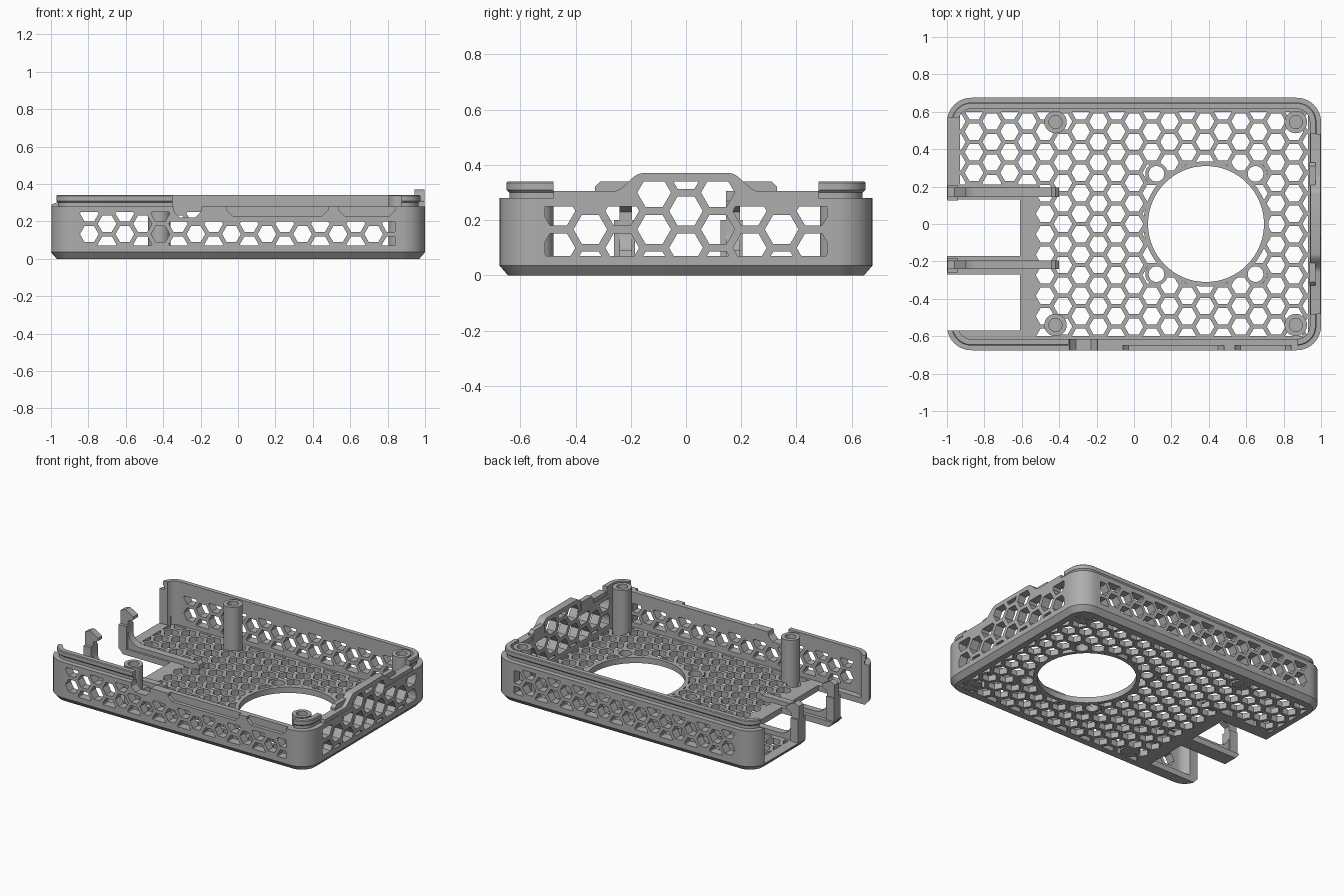
import bpy, bmesh, math

cube = bpy.data.objects.get("Cube")
if cube:
    bpy.data.objects.remove(cube, do_unlink=True)

GREY = (0.42, 0.42, 0.42, 1)
mat = bpy.data.materials.new("mid grey plastic")
mat.use_nodes = True
mat.diffuse_color = GREY
mat.node_tree.nodes["Principled BSDF"].inputs["Base Color"].default_value = GREY

AXES = {"x": lambda u, v, w: (w, u, v),
        "y": lambda u, v, w: (u, w, v),
        "z": lambda u, v, w: (u, v, w)}


def finish(name, bm):
    bmesh.ops.recalc_face_normals(bm, faces=bm.faces)
    mesh = bpy.data.meshes.new(name)
    bm.to_mesh(mesh)
    bm.free()
    obj = bpy.data.objects.new(name, mesh)
    bpy.context.collection.objects.link(obj)
    mesh.materials.append(mat)
    return obj


def loft(name, loops):
    """Skin a list of equal closed loops and cap both ends."""
    bm = bmesh.new()
    rings = [[bm.verts.new(p) for p in loop] for loop in loops]
    n = len(rings[0])
    for a, b in zip(rings, rings[1:]):
        for i in range(n):
            j = (i + 1) % n
            bm.faces.new((a[i], a[j], b[j], b[i]))
    bm.faces.new(rings[0])
    bm.faces.new(rings[-1])
    return finish(name, bm)


def prisms(name, polys, axis, lo, hi):
    """Extrude flat outlines along an axis into one mesh."""
    bm = bmesh.new()
    for poly in polys:
        ends = [[bm.verts.new(AXES[axis](u, v, w)) for u, v in poly] for w in (lo, hi)]
        for end in ends:
            bm.faces.new(end)
        for i in range(len(poly)):
            j = (i + 1) % len(poly)
            bm.faces.new((ends[0][i], ends[0][j], ends[1][j], ends[1][i]))
    return finish(name, bm)


def box(name, x0, x1, y0, y1, z0, z1):
    return prisms(name, [[(x0, y0), (x1, y0), (x1, y1), (x0, y1)]], "z", z0, z1)


def circle(cx, cy, r, n=48):
    return [(cx + r * math.cos(math.tau * i / n), cy + r * math.sin(math.tau * i / n))
            for i in range(n)]


def cut(obj, cutter, keep=False):
    mod = obj.modifiers.new("cut", "BOOLEAN")
    mod.operation, mod.solver, mod.object = "DIFFERENCE", "EXACT", cutter
    bpy.context.view_layer.objects.active = obj
    bpy.ops.object.modifier_apply(modifier=mod.name)
    if not keep:
        bpy.data.objects.remove(cutter, do_unlink=True)


def clip(poly, rect):
    """Trim an outline to the rectangle (u0, u1, v0, v1)."""
    for k, limit in enumerate(rect):
        axis, sign = k // 2, 1 if k % 2 == 0 else -1
        out = []
        for a, b in zip(poly, poly[1:] + poly[:1]):
            da, db = sign * (a[axis] - limit), sign * (b[axis] - limit)
            if da >= 0:
                out.append(a)
            if da * db < 0:
                t = da / (da - db)
                out.append((a[0] + t * (b[0] - a[0]), a[1] + t * (b[1] - a[1])))
        poly = out
        if len(poly) < 3:
            return None
    area = sum(a[0] * b[1] - b[0] * a[1] for a, b in zip(poly, poly[1:] + poly[:1])) / 2
    return poly if area > 0.0002 else None


def honeycomb(u0, v0, col, hole, rect_of):
    """Hexagons on a staggered grid, each trimmed to its own rectangle."""
    row = col * 2 / math.sqrt(3)
    cells = []
    for i in range(-14, 15):
        for j in range(-9, 10):
            u, v = u0 + i * col, v0 + (j + 0.5 * (i % 2)) * row
            cell = clip(circle(u, v, hole, 6), rect_of(u, v))
            if cell:
                cells.append(cell)
    return cells


def rounded(offset, z, hx=1.0, hy=0.675, radius=0.13, seg=10):
    """Rounded rectangle loop, moved inwards by offset."""
    r = radius - offset
    loop = []
    for q, (sx, sy) in enumerate(((1, 1), (-1, 1), (-1, -1), (1, -1))):
        for i in range(seg + 1):
            a = math.pi / 2 * (q + i / seg)
            loop.append((sx * (hx - radius) + r * math.cos(a),
                         sy * (hy - radius) + r * math.sin(a), z))
    return loop


# Tray: chamfered base, wall, grooved lip and inner floor
SECTION = [(0.03, 0), (0, 0.035), (0, 0.28), (0.035, 0.28), (0.035, 0.3),
           (0.025, 0.31), (0.025, 0.335), (0.03, 0.34), (0.06, 0.34), (0.06, 0.04)]
tray = loft("tray", [rounded(o, z) for o, z in SECTION])

# Open end, floor bays, and lip gaps on the front and side
cut(tray, box("end_opening", -1.1, -0.9, -0.57, 0.57, 0.04, 0.5))
cut(tray, box("bay_a", -1.1, -0.61, -0.57, -0.27, -0.1, 0.5))
cut(tray, box("bay_b", -1.1, -0.61, -0.17, 0.13, -0.1, 0.5))
cut(tray, box("front_lip_gap", -0.35, 0.875, -0.8, -0.55, 0.28, 0.5))
cut(tray, box("side_lip_gap", 0.9, 1.1, -0.48, 0.48, 0.28, 0.5))

# Port notch and shallow port recesses in the front wall
port = [(-0.35, 0.3), (-0.34, 0.25), (-0.31, 0.22), (-0.23, 0.22), (-0.2, 0.25), (-0.19, 0.3)]
cut(tray, prisms("port_notch", [port], "y", -0.8, -0.58))
recesses = [[(a, 0.4), (a, 0.26), (a + 0.03, 0.23), (b - 0.03, 0.23), (b, 0.26), (b, 0.4)]
            for a, b in ((-0.06, 0.48), (0.54, 0.84))]
cut(tray, prisms("port_recesses", recesses, "y", -0.8, -0.65))

# Honeycomb floor, kept solid round the fan hole and its screws
FAN_X, FAN_R = 0.385, 0.31
screws = [(FAN_X + sx * 0.265, sy * 0.268) for sx in (-1, 1) for sy in (-1, 1)]
cells = honeycomb(0, 0, 0.095, 0.05, lambda u, v: (
    -0.93 if v > 0.2 else -0.57, 0.93, 0.21 if u < -0.57 else -0.6, 0.6))
floor_cells = prisms("floor_cells", cells, "z", -0.05, 0.1)
cut(floor_cells, prisms("fan_rim", [circle(FAN_X, 0, FAN_R + 0.025, 64)], "z", -0.2, 0.2))
cut(floor_cells, prisms("screw_rims", [circle(x, y, 0.06, 24) for x, y in screws], "z", -0.2, 0.2))
cut(tray, floor_cells)
cut(tray, prisms("fan_hole", [circle(FAN_X, 0, FAN_R, 64)], "z", -0.2, 0.2))
cut(tray, prisms("screw_holes", [circle(x, y, 0.042, 24) for x, y in screws], "z", -0.2, 0.2))

# Honeycomb in the long walls
front = honeycomb(-0.035, 0.132, 0.095, 0.05,
                  lambda u, v: (-0.85, 0.84, 0.07, 0.25 if u < -0.38 else 0.2))
cut(tray, prisms("front_cells", front, "y", -0.72, -0.58))
back = honeycomb(-0.035, 0.132, 0.095, 0.05, lambda u, v: (-0.85, 0.84, 0.07, 0.25))
cut(tray, prisms("back_cells", back, "y", 0.58, 0.72))

# Raised panel on the closed end, sharing its honeycomb with the wall
shoulder = [(0.16 + 0.1 * t, 0.305 + 0.065 * (1 - t * t * (3 - 2 * t)))
            for t in (i / 8 for i in range(9))]
right_half = [(0.48, 0.28), (0.48, 0.305)] + shoulder[::-1]
outline = right_half + [(-y, z) for y, z in right_half[::-1]]
panel = prisms("raised_end_panel", [outline], "x", 0.945, 0.998)
side = honeycomb(0, 0.233, 0.1155, 0.061,
                 lambda u, v: (-0.51, 0.51, 0.07, 0.34 if abs(u) < 0.17 else 0.25))
side_cells = prisms("side_cells", side, "x", 0.9, 1.1)
cut(tray, side_cells, keep=True)
cut(panel, side_cells)

# Lip tabs beside the raised panel
parts = [tray, panel]
for s, label in ((-1, "front"), (1, "back")):
    tab = [(s * 0.2, 0.28), (s * 0.2, 0.34), (s * 0.31, 0.34), (s * 0.33, 0.32), (s * 0.33, 0.28)]
    parts.append(prisms(label + "_lip_tab", [tab], "x", 0.938, 0.97))

# Screw posts with blind holes
for x, label in ((-0.42, "open_end"), (0.865, "closed_end")):
    for y, place in ((-0.54, "front"), (0.545, "back")):
        loops = [[(u, v, z) for u, v in circle(x, y, r, 32)]
                 for r, z in ((0.06, 0.003), (0.06, 0.338), (0.035, 0.338), (0.035, 0.1))]
        parts.append(loft(f"{label}_{place}_post", loops))

# Hooked ribs dividing the open end
fillet = [(-0.94 + 0.09 * (1 - math.cos(a)), 0.16 - 0.09 * math.sin(a))
          for a in (math.pi / 2 * i / 6 for i in range(7))]
hook = [(-0.4, 0.03), (-0.998, 0.03), (-0.998, 0.29), (-0.96, 0.305), (-0.9, 0.27),
        (-0.9, 0.25), (-0.94, 0.23)] + fillet + [(-0.44, 0.07), (-0.42, 0.09), (-0.4, 0.07)]
for y0, y1, label in ((-0.24, -0.195, "front"), (0.145, 0.195, "back")):
    parts.append(prisms(label + "_hooked_rib", [hook], "y", y0, y1))
    parts.append(box(label + "_rib_foot", -0.998, -0.94, y0 - 0.02, y1 + 0.01, 0.035, 0.2))

# Smooth the round parts, keep the edges crisp
bpy.ops.object.select_all(action="DESELECT")
for part in parts:
    part.select_set(True)
bpy.context.view_layer.objects.active = tray
bpy.ops.object.shade_smooth_by_angle(angle=math.radians(30))
